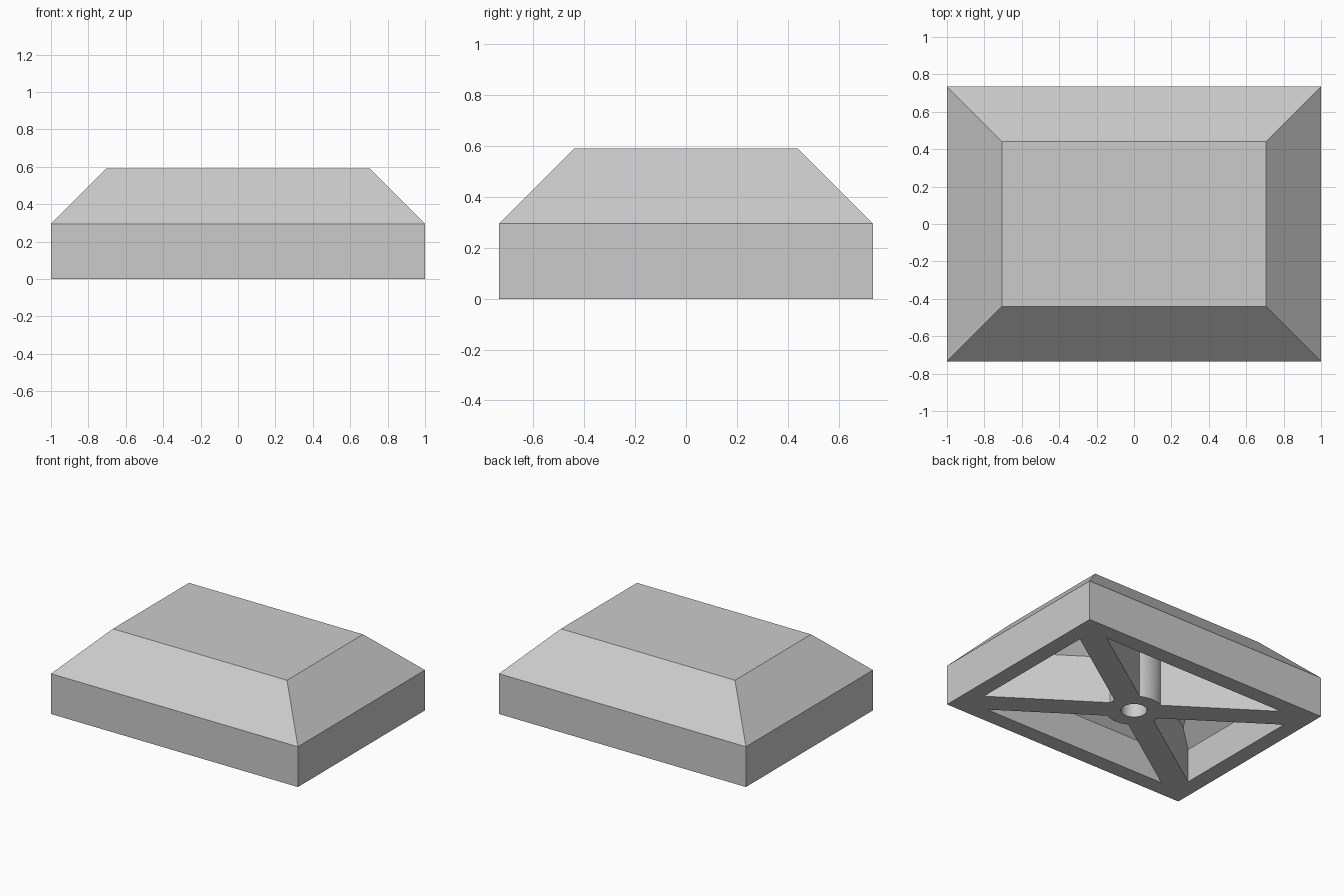
import bpy
import bmesh
from mathutils import Matrix, Vector

if "Cube" in bpy.data.objects:
    bpy.data.objects.remove(bpy.data.objects["Cube"], do_unlink=True)

HALF_X, HALF_Y = 1.0, 0.735      # footprint half sizes
SIDE, TOP = 0.295, 0.59          # height of upright sides, total height
WALL = 0.118                     # shell thickness
INNER_SIDE = 0.246               # height of the upright inner walls
RIB_HALF, FLARE = 0.087, 0.345   # rib half width, height where ribs flare
BOSS_R, HOLE_R = 0.19, 0.086

grey = bpy.data.materials.new("plain grey")
grey.use_nodes = True
grey.diffuse_color = (0.6, 0.6, 0.6, 1)
grey.node_tree.nodes["Principled BSDF"].inputs["Base Color"].default_value = (0.6, 0.6, 0.6, 1)


def make_object(name, bm, helper=False):
    bmesh.ops.recalc_face_normals(bm, faces=bm.faces)
    mesh = bpy.data.meshes.new(name)
    bm.to_mesh(mesh)
    bm.free()
    mesh.materials.append(grey)
    obj = bpy.data.objects.new(name, mesh)
    bpy.context.collection.objects.link(obj)
    if helper:
        obj.hide_render = True
        obj.hide_set(True)
    return obj


def carved_block(planes):
    """Large block trimmed to the inside of every (point, outward normal) plane."""
    bm = bmesh.new()
    bmesh.ops.create_cube(bm, size=4)
    for point, normal in planes:
        cut = bmesh.ops.bisect_plane(
            bm, geom=bm.verts[:] + bm.edges[:] + bm.faces[:], dist=1e-5,
            plane_co=point, plane_no=normal, clear_outer=True)
        edges = [e for e in cut["geom_cut"] if isinstance(e, bmesh.types.BMEdge)]
        if edges:
            bmesh.ops.holes_fill(bm, edges=[e for e in bm.edges if e.is_boundary], sides=0)
    return bm


def cylinder(name, radius, low, high):
    bm = bmesh.new()
    bmesh.ops.create_cone(bm, cap_ends=True, segments=48, radius1=radius, radius2=radius,
                          depth=high - low, matrix=Matrix.Translation((0, 0, (low + high) / 2)))
    return make_object(name, bm, True)


def subtract(target, cutter):
    mod = target.modifiers.new("cut " + cutter.name, "BOOLEAN")
    mod.operation = "DIFFERENCE"
    mod.solver = "EXACT"
    mod.object = cutter


# Outer body: upright sides below a sloped top
outer = [(Vector((0, 0, 0)), Vector((0, 0, -1))), (Vector((0, 0, TOP)), Vector((0, 0, 1)))]
for axis, half in ((Vector((1, 0, 0)), HALF_X), (Vector((0, 1, 0)), HALF_Y)):
    for side in (axis, -axis):
        edge = side * half + Vector((0, 0, SIDE))
        outer += [(edge, side), (edge, side + Vector((0, 0, 1)))]
body = make_object("body", carved_block(outer))

# Four hollow pockets underneath, leaving two crossing diagonal ribs and a round boss
boss = cylinder("boss_keeper", BOSS_R, -1, 1)
rib = Vector((0.818, 0.555, 0)).normalized()
up = Vector((0, 0, 1))
pockets = [("left", Vector((1, 0, 0)), HALF_X), ("right", Vector((-1, 0, 0)), HALF_X),
           ("back", Vector((0, 1, 0)), HALF_Y), ("front", Vector((0, -1, 0)), HALF_Y)]
for label, side, half in pockets:
    edge = side * (half - WALL) + up * INNER_SIDE
    planes = [(edge, side), (edge, side + up), (up * (TOP - WALL), up), (up * -0.2, -up)]
    for mirror in (1, -1):
        normal = Vector((rib.y, -rib.x * mirror, 0))
        if normal.dot(side) > 0:
            normal = -normal
        face = -normal * RIB_HALF
        planes += [(face, normal), (face + up * FLARE, normal + up)]
    pocket = make_object(label + "_pocket_cutter", carved_block(planes), True)
    subtract(pocket, boss)
    subtract(body, pocket)

# Blind screw hole in the boss
subtract(body, cylinder("hole_cutter", HOLE_R, -0.2, TOP - WALL))

# Apply the cuts and keep the flat faces crisp
bpy.context.view_layer.update()
graph = bpy.context.evaluated_depsgraph_get()
finished = bpy.data.meshes.new_from_object(body.evaluated_get(graph))
body.modifiers.clear()
body.data = finished
for obj in [o for o in bpy.data.objects if o.name.endswith(("_cutter", "_keeper"))]:
    bpy.data.objects.remove(obj, do_unlink=True)
bpy.context.view_layer.objects.active = body
body.select_set(True)
bpy.ops.object.shade_smooth_by_angle()
